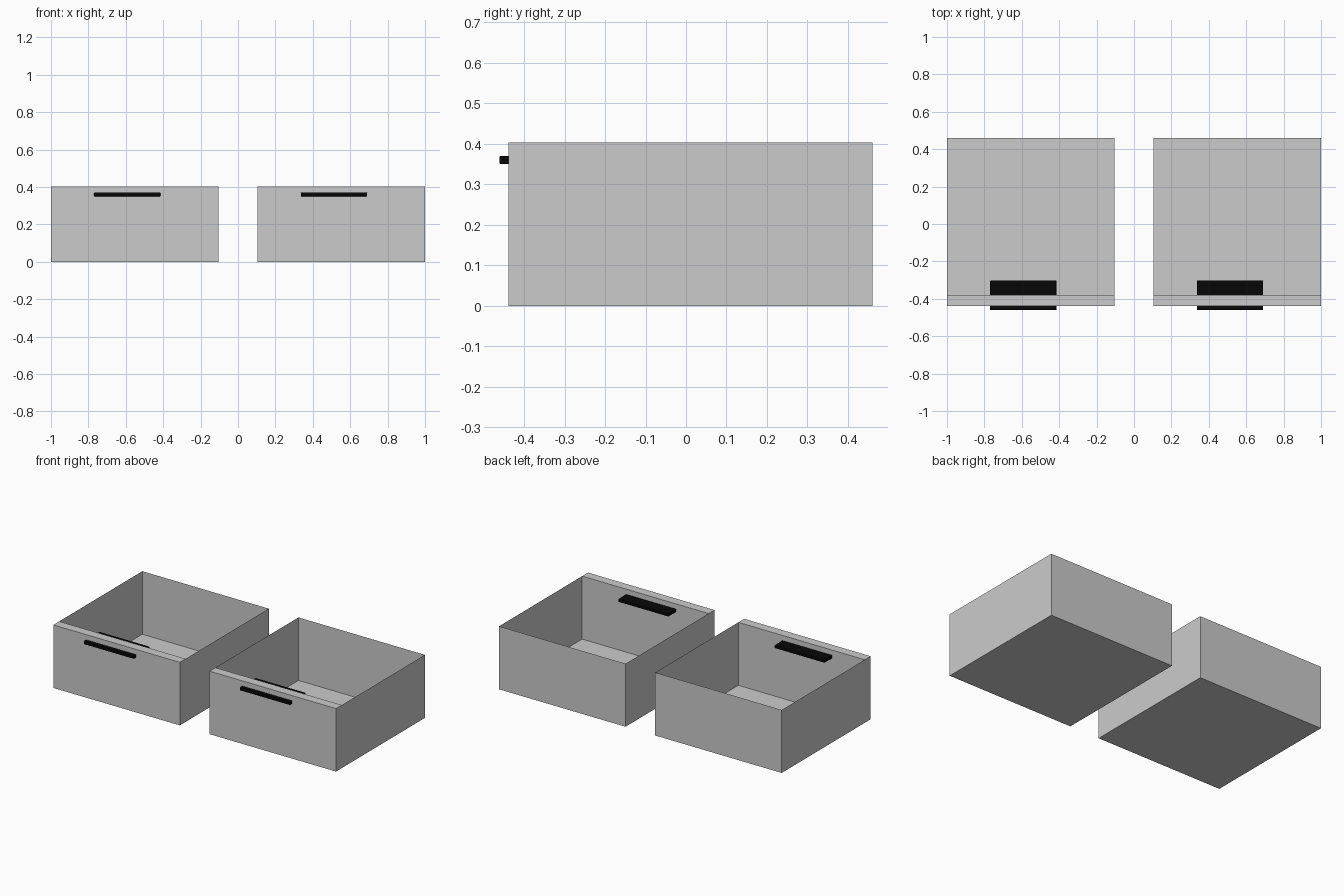
import bpy, bmesh
from mathutils import Matrix, Vector

if "Cube" in bpy.data.objects:
    bpy.data.objects.remove(bpy.data.objects["Cube"])


def material(name, rgb):
    m = bpy.data.materials.new(name)
    m.diffuse_color = (*rgb, 1)
    m.use_nodes = True
    m.node_tree.nodes["Principled BSDF"].inputs["Base Color"].default_value = m.diffuse_color
    return m


GREY = material("light grey", (0.6, 0.6, 0.6))
BLACK = material("black", (0.002, 0.002, 0.002))


def box(name, lo, hi, mat, skip=()):
    """Axis-aligned box; faces whose normal is in skip are left open."""
    lo, hi = Vector(lo), Vector(hi)
    bm = bmesh.new()
    bmesh.ops.create_cube(bm, size=1, matrix=Matrix.Translation((lo + hi) / 2)
                          @ Matrix.Diagonal((*(hi - lo), 1)))
    bm.normal_update()
    gone = [f for f in bm.faces if any(f.normal.dot(Vector(s)) > 0.9 for s in skip)]
    bmesh.ops.delete(bm, geom=gone, context='FACES')
    me = bpy.data.meshes.new(name)
    bm.to_mesh(me)
    bm.free()
    me.materials.append(mat)
    ob = bpy.data.objects.new(name, me)
    bpy.context.collection.objects.link(ob)
    return ob


FRONT, INNER, BACK, TOP = -0.438, -0.379, 0.461, 0.403
for side, x in (("left", -1.0), ("right", 0.105)):
    # thin open tray: floor, side walls and back wall
    box(side + "_drawer_tray", (x, INNER, 0), (x + 0.895, BACK, TOP), GREY,
        skip=((0, 0, 1), (0, -1, 0)))
    # thick front panel
    box(side + "_drawer_front", (x, FRONT, 0), (x + 0.895, INNER, TOP), GREY)
    # flat pull passing through the front panel
    pull = box(side + "_handle", (x + 0.231, -0.461, 0.350),
               (x + 0.585, -0.302, 0.370), BLACK)
    bev = pull.modifiers.new("soft_edges", 'BEVEL')
    bev.width = 0.003
    bev.segments = 2
